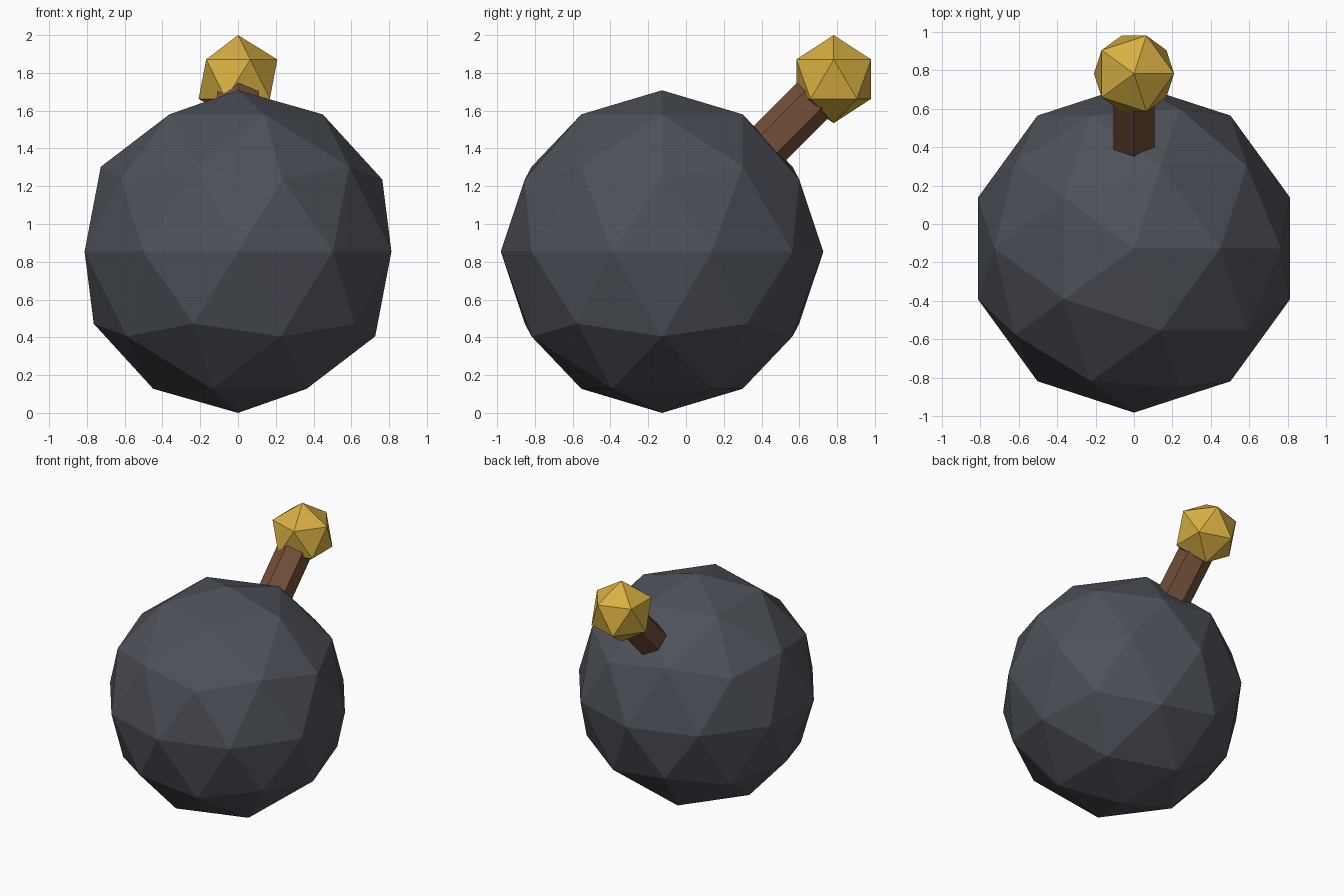
import bpy
from mathutils import Vector

cube = bpy.data.objects.get("Cube")
if cube:
    bpy.data.objects.remove(cube, do_unlink=True)


def material(name, color):
    mat = bpy.data.materials.new(name)
    mat.use_nodes = True
    mat.diffuse_color = (*color, 1)
    mat.node_tree.nodes["Principled BSDF"].inputs["Base Color"].default_value = (*color, 1)
    return mat


def finish(name, mat):
    obj = bpy.context.object
    obj.name = obj.data.name = name
    obj.data.materials.append(mat)
    bpy.ops.object.shade_flat()
    return obj


def ball(name, center, radius, subdivisions, mat):
    bpy.ops.mesh.primitive_ico_sphere_add(subdivisions=subdivisions, radius=radius, location=center)
    return finish(name, mat)


iron = material("dark iron", (0.075, 0.083, 0.1))
wood = material("brown wood", (0.17, 0.08, 0.04))
gold = material("gold", (0.68, 0.43, 0.055))

body_center = Vector((0, -0.127, 0.854))
tip_center = Vector((0, 0.782, 1.767))

# Faceted round body and the gold tip
ball("body", body_center, 0.854, 2, iron)
ball("tip", tip_center, 0.233, 1, gold)

# Six-sided stem leaning back from the body into the tip
axis = (tip_center - body_center).normalized()
start, end = body_center + axis * 0.7, tip_center - axis * 0.05
bpy.ops.mesh.primitive_cylinder_add(
    vertices=6, radius=0.124, depth=(end - start).length, location=(start + end) / 2,
    rotation=Vector((0, 0, 1)).rotation_difference(axis).to_euler())
finish("stem", wood)
